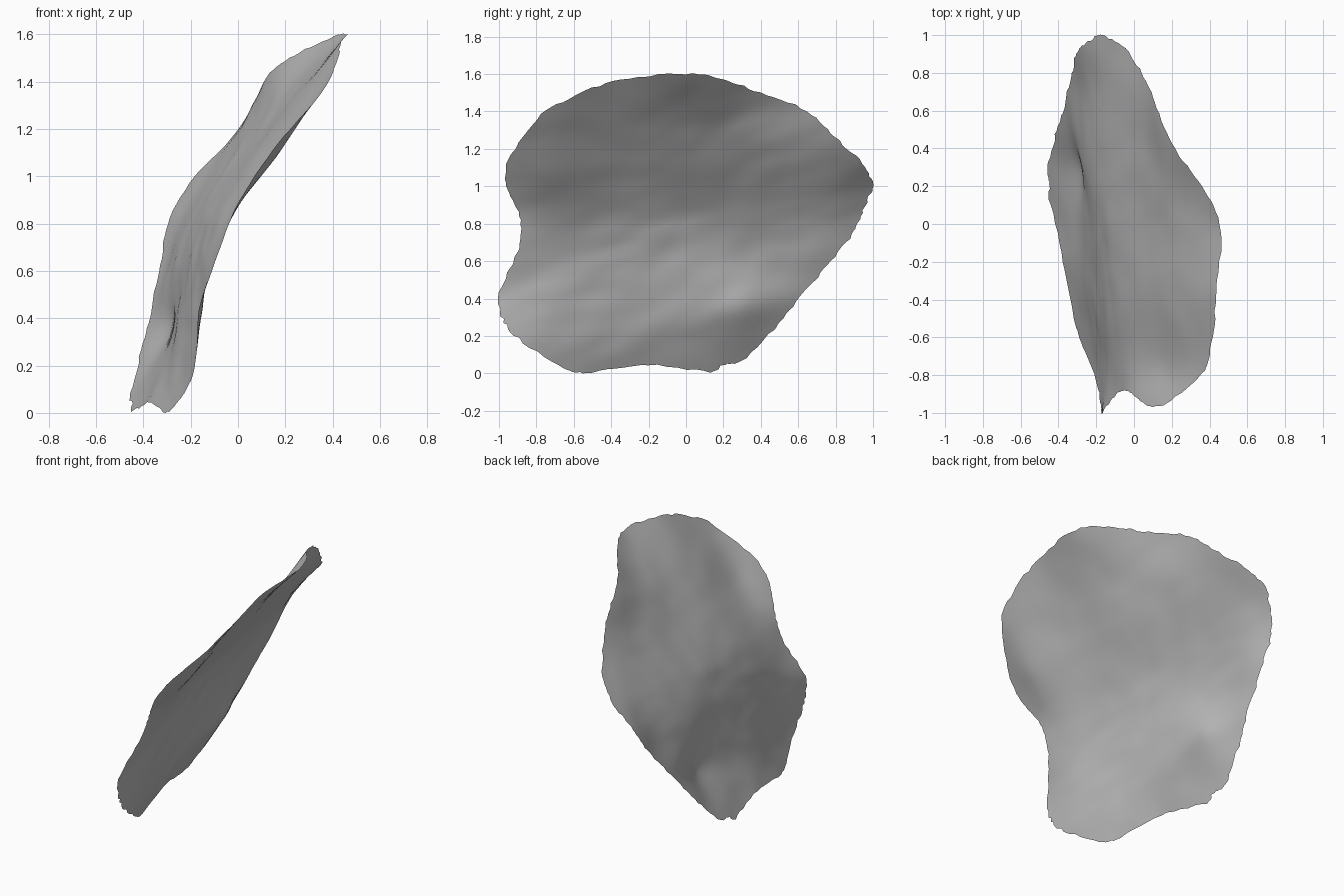
import bpy
import bmesh
import math
import random
from mathutils import Vector, noise

random.seed(4)
cube = bpy.data.objects.get("Cube")
if cube:
    bpy.data.objects.remove(cube)

# Rim of the shell fragment, clockwise, in hundredths: (y, z, x)
RIM = [
    (-97, 100, 7), (-95, 114, 17), (-80, 136, 36), (-60, 148, 42),
    (-35, 157, 44), (0, 160, 46), (20, 157, 36), (40, 150, 22),
    (65, 140, 11), (80, 126, 4), (95, 112, -6), (100, 100, -18),
    (95, 87, -27), (90, 75, -31), (80, 62, -33), (63, 42, -37),
    (50, 26, -41), (30, 6, -46), (20, 4, -45), (13, 0, -45),
    (-20, 4, -38), (-50, 0, -32), (-65, 2, -27), (-90, 18, -18),
    (-99, 30, -17), (-100, 43, -17), (-89, 69, -8), (-90, 86, -1),
]

# Depth of the body inside the rim, in hundredths: (y, z, x)
BODY = [
    (30, 37, -28), (32, 57, -28), (50, 44, -33), (0, 40, -26),
    (-50, 40, -20), (-85, 40, -16), (-10, 18, -32), (-50, 20, -24),
    (0, 80, -15), (50, 80, -22), (-50, 80, -8), (0, 100, -3),
    (-80, 110, 18), (0, 120, 12), (50, 120, 4), (-50, 125, 22),
    (0, 140, 26),
]


def kernel(a, b):
    """Thin plate kernel."""
    r2 = (a[0] - b[0]) ** 2 + (a[1] - b[1]) ** 2
    return 0.5 * r2 * math.log(r2) if r2 > 1e-9 else 0.0


def solve(rows):
    """Gaussian elimination on an augmented matrix."""
    size = len(rows)
    for col in range(size):
        best = max(range(col, size), key=lambda r: abs(rows[r][col]))
        rows[col], rows[best] = rows[best], rows[col]
        for r in range(size):
            if r != col:
                factor = rows[r][col] / rows[col][col]
                if factor:
                    rows[r] = [p - factor * q for p, q in zip(rows[r], rows[col])]
    return [row[size] / row[i] for i, row in enumerate(rows)]


def fit_sheet(samples, softness=0.003):
    """Return a smooth function x(y, z) through the samples."""
    rows = []
    for i, a in enumerate(samples):
        row = [kernel(a, b) for b in samples] + [1.0, a[0], a[1], a[2]]
        row[i] += softness
        rows.append(row)
    blank = [0.0] * 4
    rows.append([1.0 for s in samples] + blank)
    rows.append([s[0] for s in samples] + blank)
    rows.append([s[1] for s in samples] + blank)
    weights = solve(rows)
    base, slope_y, slope_z = weights[-3:]

    def depth(y, z):
        bend = sum(w * kernel((y, z), s) for w, s in zip(weights, samples))
        return base + slope_y * y + slope_z * z + bend
    return depth


def closed_curve(points, steps):
    """Closed Catmull-Rom curve through the points."""
    result = []
    count = len(points)
    for i in range(count):
        a, b, c, d = (points[(i + k) % count] for k in (-1, 0, 1, 2))
        for s in range(steps):
            t = s / steps
            result.append(0.5 * (2 * b + (c - a) * t
                                 + (2 * a - 5 * b + 4 * c - d) * t * t
                                 + (3 * b - a - 3 * c + d) * t ** 3))
    return result


samples = [tuple(v / 100 for v in p) for p in RIM + BODY]
depth = fit_sheet(samples)
rim = closed_curve([Vector(s[:2]) for s in samples[:len(RIM)]], 7)
centre = Vector((-0.05, 0.8))

# Chipped rim
rim = [centre + (p - centre) * random.uniform(0.988, 1.003) for p in rim]


def surface_point(p):
    """Place a point on the sheet, with soft wrinkles along y."""
    y, z = p
    wrinkle = 0.008 * noise.noise(Vector((2.2 * y, 5 * z - 1.5 * y, 0.3)))
    wrinkle += 0.005 * noise.noise(Vector((5 * y, 9 * z - 2 * y, 7.1)))
    return Vector((depth(y, z) + wrinkle, y, z))


# Sheet built as rings spreading from the centre to the rim
RINGS = 26
bm = bmesh.new()
hub = bm.verts.new(surface_point(centre))
previous = None
for ring in range(1, RINGS + 1):
    t = ring / RINGS
    loop = [bm.verts.new(surface_point(centre.lerp(p, t))) for p in rim]
    for i in range(len(loop)):
        j = (i + 1) % len(loop)
        if previous:
            bm.faces.new((previous[i], previous[j], loop[j], loop[i]))
        else:
            bm.faces.new((hub, loop[j], loop[i]))
    previous = loop

# Stand the sheet on the ground
floor = min(v.co.z for v in bm.verts)
bmesh.ops.translate(bm, verts=bm.verts, vec=(0, 0, -floor))
for face in bm.faces:
    face.smooth = True

mesh = bpy.data.meshes.new("shell_fragment")
bm.to_mesh(mesh)
bm.free()
shell = bpy.data.objects.new("shell_fragment", mesh)
bpy.context.collection.objects.link(shell)

# Plain grey material
grey = bpy.data.materials.new("plain grey")
grey.use_nodes = True
colour = (0.5, 0.5, 0.5, 1.0)
grey.diffuse_color = colour
for node in grey.node_tree.nodes:
    if node.type == "BSDF_PRINCIPLED":
        node.inputs["Base Color"].default_value = colour
        node.inputs["Roughness"].default_value = 0.8
mesh.materials.append(grey)
